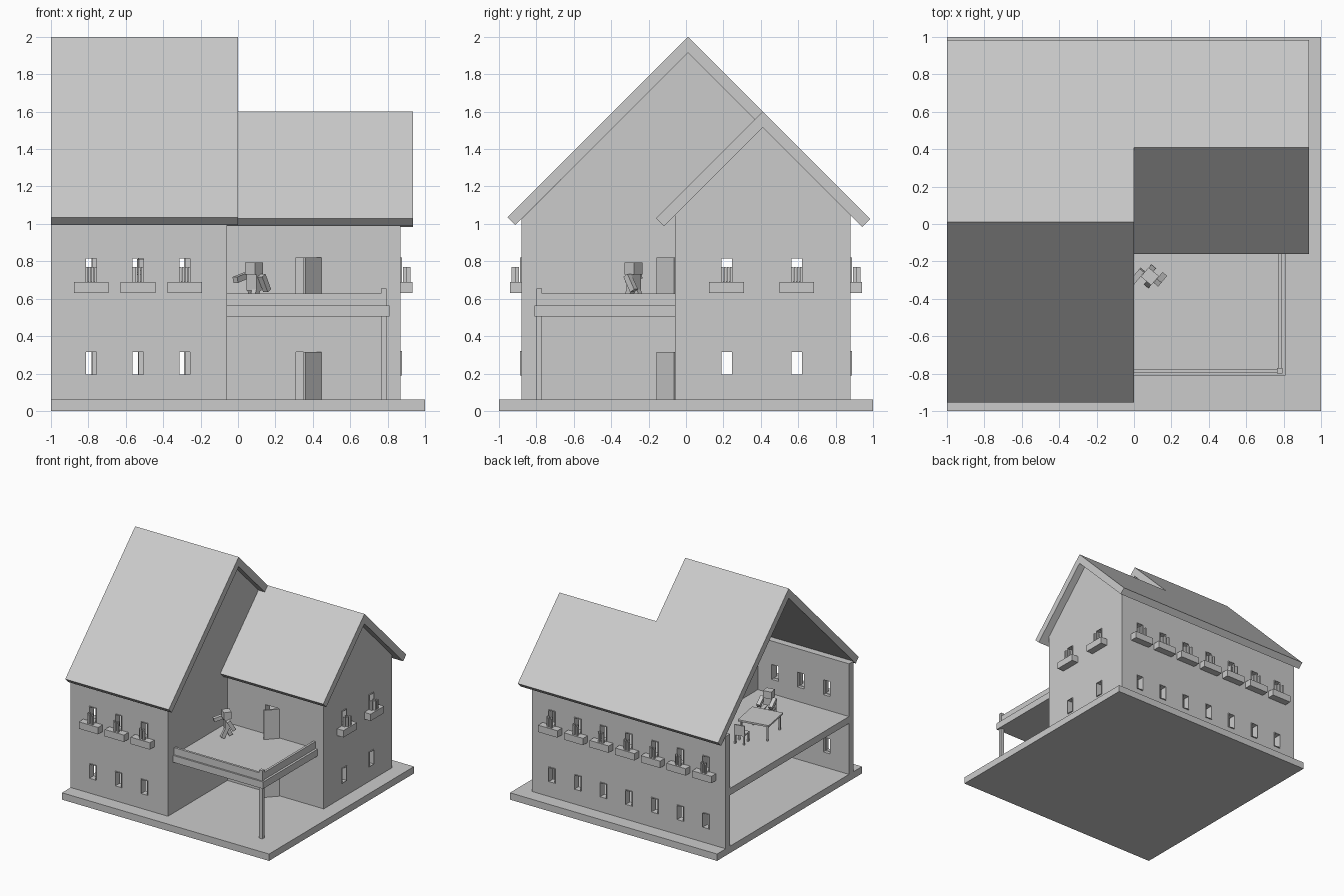
import bpy, bmesh, math
from mathutils import Matrix, Vector

cube = bpy.data.objects.get("Cube")
if cube:
    bpy.data.objects.remove(cube, do_unlink=True)

grey = bpy.data.materials.new("plain_grey")
grey.use_nodes = True
TONE = (0.6, 0.6, 0.6, 1)
grey.diffuse_color = TONE
grey.node_tree.nodes["Principled BSDF"].inputs["Base Color"].default_value = TONE


def finish(name, bm):
    bmesh.ops.recalc_face_normals(bm, faces=bm.faces)
    me = bpy.data.meshes.new(name)
    bm.to_mesh(me)
    bm.free()
    me.materials.append(grey)
    ob = bpy.data.objects.new(name, me)
    bpy.context.collection.objects.link(ob)
    return ob


def add_box(bm, x, y, z, m=Matrix()):
    """Box from (min, max) pairs, placed by matrix m."""
    mid = Vector([sum(p) / 2 for p in (x, y, z)])
    size = [p[1] - p[0] for p in (x, y, z)]
    bmesh.ops.create_cube(bm, size=1, matrix=m @ Matrix.Translation(mid) @ Matrix.Diagonal((*size, 1)))


def boxes(name, parts, m=Matrix()):
    bm = bmesh.new()
    for part in parts:
        add_box(bm, *part[:3], m @ part[3] if len(part) > 3 else m)
    return finish(name, bm)


def prism(name, profile, x0, x1):
    """Extrude a (y, z) profile along x."""
    bm = bmesh.new()
    face = bm.faces.new([bm.verts.new((x0, y, z)) for y, z in profile])
    new = bmesh.ops.extrude_face_region(bm, geom=[face])["geom"]
    bmesh.ops.translate(bm, vec=(x1 - x0, 0, 0), verts=[v for v in new if isinstance(v, bmesh.types.BMVert)])
    return finish(name, bm)


def place(x, y, z=0, turn=0):
    return Matrix.Translation((x, y, z)) @ Matrix.Rotation(math.radians(turn), 4, "Z")


GROUND, FLOOR = 0.06, 0.565
SLAB = (0.505, FLOOR)
WIN_Z = [(0.19, 0.32), (0.69, 0.82)]
HALF = 0.0325

# Ground plate and storey floors
boxes("ground_plate", [((-1, 1), (-1, 1), (0, GROUND))])
boxes("upper_floor", [((-1, -0.07), (-0.87, 0.87), SLAB), ((-0.07, 0.86), (-0.05, 0.87), SLAB)])

# Walls
front_wall = boxes("front_wall", [((-1, -0.06), (-0.88, -0.82), (GROUND, 1.025))])
back_wall = boxes("back_wall", [((-1, 0.87), (0.82, 0.88), (GROUND, 1.04))])
wing_front = boxes("wing_front_wall", [((-0.06, 0.87), (-0.06, 0), (GROUND, 1.045))])
wing_side = prism("wing_side_wall", [(-0.06, GROUND), (0.88, GROUND), (0.88, 1.045),
                                     (0.41, 1.515), (-0.06, 1.045)], 0.81, 0.87)
prism("main_gable_wall", [(-0.88, GROUND), (-0.06, GROUND), (-0.06, 1.045), (0.41, 1.515),
                          (0.01, 1.915), (-0.88, 1.025)], -0.12, -0.06)

# Roofs
prism("main_roof", [(0.01, 2), (-0.955, 1.035), (-0.913, 0.993), (0.01, 1.915),
                    (0.943, 0.983), (0.985, 1.025)], -1, 0)
prism("wing_roof_front", [(0.41, 1.6), (-0.16, 1.03), (-0.118, 0.988), (0.41, 1.515)], -0.06, 0.935)
prism("wing_roof_back", [(0.41, 1.6), (0.41, 1.515), (0.943, 0.983), (0.985, 1.025)], 0, 0.935)


# Openings
def cut(wall, holes, spots=()):
    cutter = boxes("opening_cutter", holes)
    cutter.hide_render = True
    mod = wall.modifiers.new("openings", "BOOLEAN")
    mod.operation, mod.solver, mod.object = "DIFFERENCE", "EXACT", cutter
    bpy.context.view_layer.objects.active = wall
    bpy.ops.object.modifier_apply(modifier=mod.name)
    bpy.data.objects.remove(cutter, do_unlink=True)


def windows(wall, side, spots):
    """Cut two rows of windows, then add frames, flower boxes and plants."""
    holes, frames, troughs, plants = [], [], [], []
    for m in spots:
        for z0, z1 in WIN_Z:
            holes.append(((-HALF, HALF), (-0.1, 0.12), (z0, z1), m))
            for s in (-1, 1):
                frames.append((sorted((s * HALF, s * (HALF - 0.004))), (-0.008, 0.03), (z0, z1), m))
            for z in (z0, z1 - 0.004):
                frames.append(((-HALF, HALF), (-0.008, 0.03), (z, z + 0.004), m))
        troughs.append(((-0.093, 0.093), (-0.062, 0), (0.63, 0.69), m))
        for i in range(4):
            x = -0.024 + 0.016 * i
            y = -0.042 if i % 2 else -0.022
            plants.append(((x - 0.007, x + 0.007), (y - 0.01, y + 0.01), (0.69, 0.77), m))
    cut(wall, holes)
    boxes(side + "_window_frames", frames)
    boxes(side + "_flower_boxes", troughs)
    boxes(side + "_plants", plants)


windows(front_wall, "front", [place(-0.785 + 0.25 * i, -0.88) for i in range(3)])
windows(back_wall, "back", [place(-0.812 + 0.248 * i, 0.88, 0, 180) for i in range(7)])
windows(wing_side, "side", [place(0.87, y, 0, 90) for y in (0.217, 0.592)])

# Doors, swung open on the right jamb
levels = {"lower": GROUND, "upper": FLOOR}
cut(wing_front, [((0.31, 0.44), (-0.2, 0.2), (z, z + 0.255)) for z in levels.values()])
for level, z in levels.items():
    boxes(level + "_door", [((-0.125, 0), (-0.008, 0.008), (0, 0.255))], place(0.44, -0.06, z, 47))

# Terrace with railing and corner post
boxes("terrace_floor", [((-0.065, 0.81), (-0.81, -0.05), SLAB)])
boxes("terrace_railing", [((-0.065, 0.77), (-0.795, -0.775), (FLOOR, 0.627)),
                          ((0.77, 0.79), (-0.775, -0.06), (FLOOR, 0.627))])
boxes("corner_post", [((0.765, 0.795), (-0.8, -0.77), (GROUND, 0.655))])


# Block figures facing -y in their own frame
def limb(x, z, swing, length):
    m = Matrix.Translation((x, 0, z)) @ Matrix.Rotation(math.radians(swing), 4, "X")
    return ((-0.016, 0.016), (-0.016, 0.016), (-length, 0), m)


def figure(name, m, arms, legs):
    parts = [((-0.036, 0.036), (-0.032, 0.032), (0.165, 0.228)),
             ((-0.036, 0.036), (-0.02, 0.02), (0.08, 0.165))]
    for s, arm, leg in zip((-1, 1), arms, legs):
        parts.append(limb(s * 0.053, 0.16, arm, 0.095))
        parts.append(limb(s * 0.019, 0.09, leg, 0.092))
    boxes(name, parts, m)


figure("terrace_figure", place(0.085, -0.28, FLOOR, -40), (-75, 30), (25, -25))
figure("seated_figure", place(-0.5, -0.43, FLOOR + 0.02, 190), (-60, -60), (-85, -85))


# Table and chairs
def four_legs(w, d, h):
    return [((sx * w - 0.007, sx * w + 0.007), (sy * d - 0.007, sy * d + 0.007), (0, h))
            for sx in (-1, 1) for sy in (-1, 1)]


boxes("table", four_legs(0.115, 0.115, 0.14) + [((-0.135, 0.135), (-0.135, 0.135), (0.13, 0.145))],
      place(-0.6, -0.17, FLOOR, 10))
for name, m in (("near_chair", place(-0.58, 0.06, FLOOR, 10)),
                ("far_chair", place(-0.5, -0.43, FLOOR, 190))):
    boxes(name, four_legs(0.038, 0.038, 0.08) + [
        ((-0.045, 0.045), (-0.045, 0.045), (0.075, 0.087)),
        ((-0.045, 0.045), (0.033, 0.045), (0.087, 0.165))], m)
